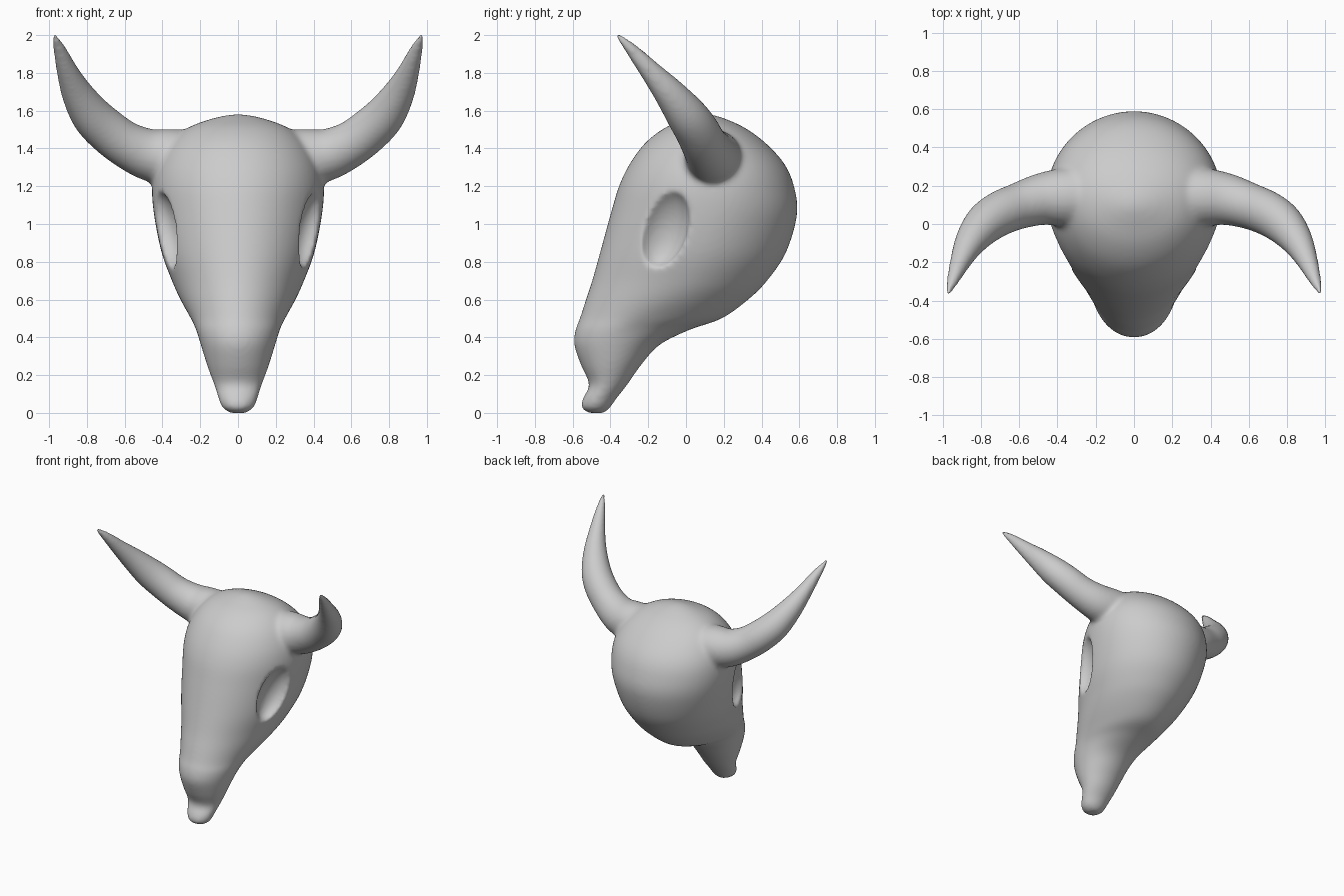
import bpy, bmesh
from math import sin, cos, pi
from mathutils import Vector

if "Cube" in bpy.data.objects:
    bpy.data.objects.remove(bpy.data.objects["Cube"])


def spline(rows, steps=5):
    """Catmull-Rom refinement of a list of number rows."""
    out = []
    for i in range(len(rows) - 1):
        a, b = rows[max(i - 1, 0)], rows[i]
        c, d = rows[i + 1], rows[min(i + 2, len(rows) - 1)]
        for k in range(steps):
            t = k / steps
            out.append([0.5 * (2*q + (r - p)*t + (2*p - 5*q + 4*r - s)*t*t
                               + (3*q - p - 3*r + s)*t**3)
                        for p, q, r, s in zip(a, b, c, d)])
    return out + [list(rows[-1])]


def loft(bm, rings):
    """Skin a stack of rings into a closed shell."""
    loops = [[bm.verts.new(p) for p in ring] for ring in rings]
    n = len(loops[0])
    for a, b in zip(loops, loops[1:]):
        for i in range(n):
            j = (i + 1) % n
            bm.faces.new((a[i], a[j], b[j], b[i]))
    bm.faces.new(loops[0][::-1])
    bm.faces.new(loops[-1])


bm = bmesh.new()

# Cranium and snout: height, front y, back y, widest y, half width
head = [(0.00, -.52, -.43, -.48, .045), (0.03, -.555, -.40, -.48, .085),
        (0.08, -.545, -.365, -.46, .105), (0.15, -.512, -.31, -.42, .127),
        (0.25, -.555, -.24, -.40, .163), (0.36, -.592, -.14, -.37, .197),
        (0.44, -.585, 0.02, -.33, .222), (0.50, -.562, 0.19, -.24, .25),
        (0.60, -.530, 0.33, -.10, .305), (0.70, -.497, 0.43, 0.0, .35),
        (0.85, -.455, 0.53, 0.08, .405), (1.05, -.400, 0.588, 0.14, .445),
        (1.20, -.355, 0.572, 0.15, .455), (1.32, -.297, 0.52, 0.15, .43),
        (1.43, -.215, 0.42, 0.14, .365), (1.51, -.11, 0.31, 0.12, .265),
        (1.56, 0.01, 0.20, 0.11, .13), (1.58, 0.08, 0.13, 0.10, .03)]
rings = []
for z, front, back, wide, half in spline(head):
    ring = []
    for i in range(64):
        t = 2 * pi * i / 64
        depth = back - wide if sin(t) > 0 else wide - front
        ring.append((half * cos(t), wide + depth * sin(t), z))
    rings.append(ring)
loft(bm, rings)

# Pair of horns: centre x, y, z, radius
horn = [(.24, .14, 1.33, .165), (.36, .14, 1.35, .155), (.48, .13, 1.37, .137),
        (.60, .095, 1.425, .122), (.70, .055, 1.50, .117), (.78, 0, 1.58, .108),
        (.85, -.085, 1.69, .085), (.90, -.18, 1.80, .06),
        (.943, -.285, 1.92, .036), (.975, -.367, 2.003, .014)]
path = spline(horn)
for side in (-1, 1):
    rings = []
    for i, (x, y, z, r) in enumerate(path):
        lo, hi = path[max(i - 1, 0)], path[min(i + 1, len(path) - 1)]
        tangent = (Vector(hi[:3]) - Vector(lo[:3])).normalized()
        u = tangent.cross(Vector((0, 1, 0))).normalized()
        v = tangent.cross(u)
        ring = []
        for k in range(24):
            t = 2 * pi * k / 24
            p = Vector((x, y, z)) + r * (u * cos(t) + v * sin(t))
            ring.append((side * p.x, p.y, p.z))
        rings.append(ring)
    loft(bm, rings)
bmesh.ops.recalc_face_normals(bm, faces=bm.faces)
mesh = bpy.data.meshes.new("horned_skull")
bm.to_mesh(mesh)
bm.free()
skull = bpy.data.objects.new("horned_skull", mesh)
bpy.context.collection.objects.link(skull)


def apply(kind, **settings):
    bpy.context.view_layer.objects.active = skull
    mod = skull.modifiers.new(kind.lower(), kind)
    for key, value in settings.items():
        setattr(mod, key, value)
    bpy.ops.object.modifier_apply(modifier=mod.name)


# Fuse horns with the head
apply('REMESH', mode='VOXEL', voxel_size=0.014)

# Eye sockets hollowed behind the brow ridges
for side in (-1, 1):
    bpy.ops.mesh.primitive_uv_sphere_add(segments=32, ring_count=16,
                                         location=(side * .405, -.12, .98),
                                         rotation=(-.25, side * .3, 0))
    cutter = bpy.context.object
    cutter.name = "eye_socket_cutter"
    cutter.scale = (.105, .13, .22)
    cutter.hide_render = True
    bpy.context.view_layer.update()
    apply('BOOLEAN', operation='DIFFERENCE', object=cutter, solver='EXACT')
    bpy.data.objects.remove(cutter)

# Soften every transition
apply('REMESH', mode='VOXEL', voxel_size=0.013)
apply('SMOOTH', factor=0.5, iterations=10)
for poly in skull.data.polygons:
    poly.use_smooth = True
